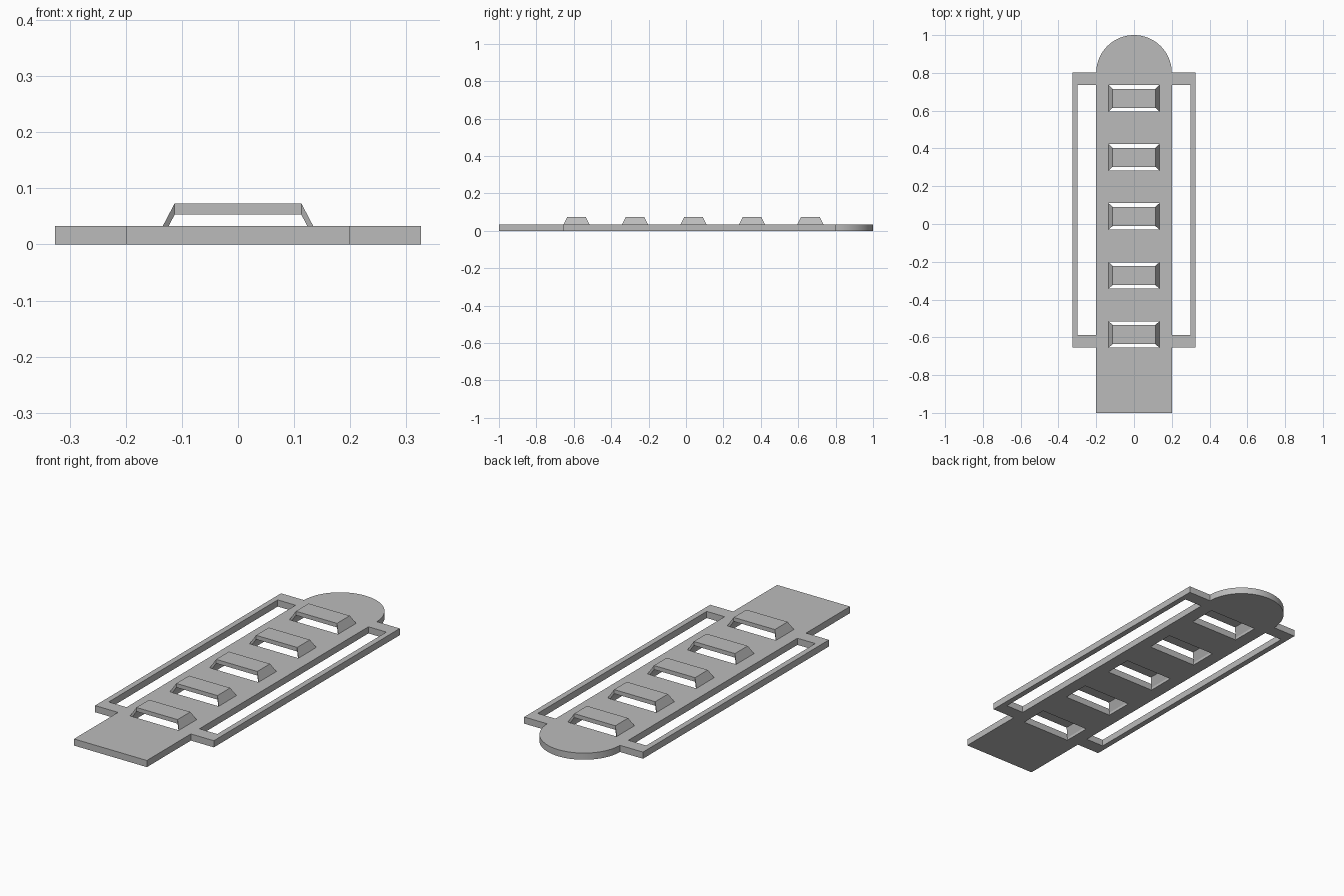
import bpy, bmesh
from math import pi, cos, sin

if "Cube" in bpy.data.objects:
    bpy.data.objects.remove(bpy.data.objects["Cube"], do_unlink=True)

T = 0.033                      # plate thickness
SLOT_X, SLOT_Y = 0.134, 0.07   # slot half sizes
TOP_X, TOP_Y = 0.113, 0.05     # raised bar half sizes
BAR_TOP, BAR_T = 0.073, 0.02
STEPS = [-0.585 + 0.3125 * i for i in range(5)]

grey = bpy.data.materials.new("plain grey")
grey.use_nodes = True
colour = (0.5, 0.5, 0.5, 1)
grey.diffuse_color = colour
grey.node_tree.nodes["Principled BSDF"].inputs["Base Color"].default_value = colour


def finish(name, bm):
    bmesh.ops.recalc_face_normals(bm, faces=bm.faces[:])
    mesh = bpy.data.meshes.new(name)
    bm.to_mesh(mesh)
    bm.free()
    mesh.materials.append(grey)
    obj = bpy.data.objects.new(name, mesh)
    bpy.context.collection.objects.link(obj)
    return obj


def rect(x0, x1, y0, y1):
    return [(x0, y0), (x1, y0), (x1, y1), (x0, y1)]


def plate(name, loops):
    """Flat plate from an outline and its holes, extruded upward."""
    bm = bmesh.new()
    edges = []
    for loop in loops:
        vs = [bm.verts.new((x, y, 0)) for x, y in loop]
        edges += [bm.edges.new((v, vs[i - 1])) for i, v in enumerate(vs)]
    bmesh.ops.triangle_fill(bm, edges=edges, use_beauty=True, normal=(0, 0, 1))
    out = bmesh.ops.extrude_face_region(bm, geom=bm.faces[:], use_keep_orig=True)
    top = [g for g in out["geom"] if isinstance(g, bmesh.types.BMVert)]
    bmesh.ops.translate(bm, verts=top, vec=(0, 0, T))
    bmesh.ops.dissolve_limit(bm, angle_limit=0.01, verts=bm.verts[:], edges=bm.edges[:])
    return finish(name, bm)


# Main strip with a rounded back end and five slots
arc = [(0.2 * cos(pi * i / 48), 0.8 + 0.2 * sin(pi * i / 48)) for i in range(49)]
outline = [(-0.2, -1), (0.2, -1)] + arc
slots = [rect(-SLOT_X, SLOT_X, c - SLOT_Y, c + SLOT_Y) for c in STEPS]
strip = plate("main_strip", [outline] + slots)
bpy.context.view_layer.objects.active = strip
strip.select_set(True)
bpy.ops.object.shade_smooth_by_angle()
strip.select_set(False)

# Side rails: thin bar joined to the strip by a tab at each end
for side, s in (("left", 1), ("right", -1)):
    rail = [(0.2, -0.655), (0.326, -0.655), (0.326, 0.803), (0.2, 0.803),
            (0.2, 0.737), (0.298, 0.737), (0.298, -0.588), (0.2, -0.588)]
    plate(side + "_rail", [[(s * x, y) for x, y in rail]])

# Raised bars: a flat top with flared legs that reach down into the slot ends
stations = [(-SLOT_X, SLOT_Y, T), (-TOP_X, TOP_Y, BAR_TOP),
            (TOP_X, TOP_Y, BAR_TOP), (SLOT_X, SLOT_Y, T)]
for n, c in enumerate(STEPS, 1):
    bm = bmesh.new()
    rings = [[bm.verts.new((x, c + sy * h, z - dz))
              for sy, dz in ((-1, 0), (1, 0), (1, BAR_T), (-1, BAR_T))]
             for x, h, z in stations]
    for a, b in zip(rings, rings[1:]):
        for i in range(4):
            bm.faces.new((a[i - 1], a[i], b[i], b[i - 1]))
    bm.faces.new(rings[0])
    bm.faces.new(rings[-1])
    finish("raised_bar_%d" % n, bm)
